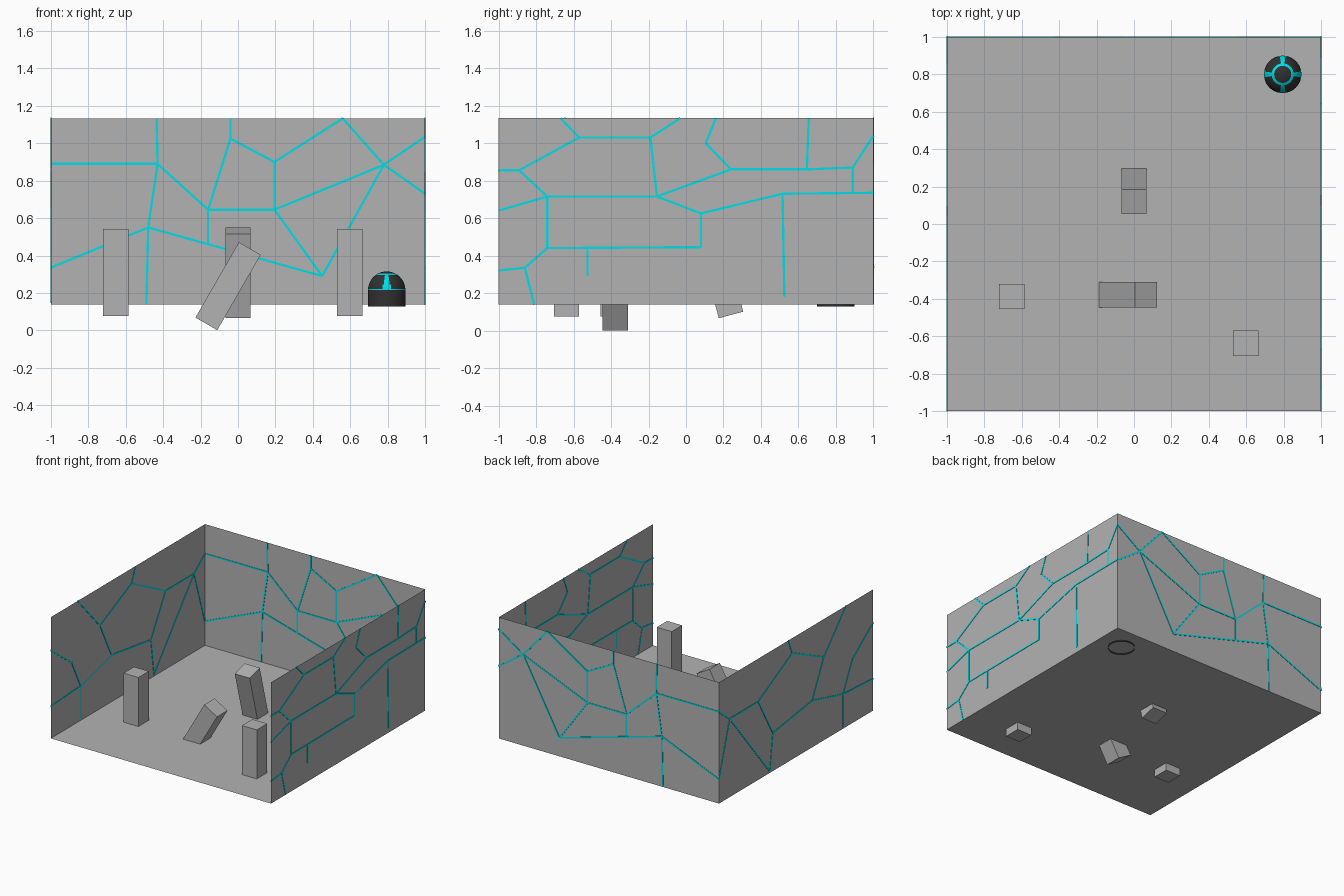
import bpy, bmesh, math
from mathutils import Vector, Matrix

if "Cube" in bpy.data.objects:
    bpy.data.objects.remove(bpy.data.objects["Cube"])


def material(name, rgb):
    m = bpy.data.materials.new(name)
    m.diffuse_color = (*rgb, 1)
    m.use_nodes = True
    m.node_tree.nodes["Principled BSDF"].inputs["Base Color"].default_value = m.diffuse_color
    return m


STONE = material("stone_grey", (0.45, 0.45, 0.45))
CYAN = material("glowing_cyan", (0.0, 0.75, 0.81))
DARK = material("dark_shell", (0.03, 0.03, 0.03))
FLOOR, TOP = 0.138, 1.133


def finish(name, bm, *mats):
    me = bpy.data.meshes.new(name)
    bm.to_mesh(me)
    bm.free()
    for m in mats:
        me.materials.append(m)
    ob = bpy.data.objects.new(name, me)
    bpy.context.collection.objects.link(ob)
    return ob


def panel(name, corners):
    bm = bmesh.new()
    bm.faces.new([bm.verts.new(c) for c in corners])
    return finish(name, bm, STONE)


def cracks(name, paths, place, normal, width=0.012, depth=0.006):
    """Thin glowing strips along polylines drawn in the wall plane."""
    bm = bmesh.new()
    n = Vector(normal)
    for path in paths:
        for a, b in zip(path, path[1:]):
            a, b = Vector(place(*a)), Vector(place(*b))
            d = (b - a).normalized()
            s = n.cross(d)
            rot = Matrix((d, s, n)).transposed().to_4x4()
            size = Matrix.Diagonal(((b - a).length, width, depth, 1))
            bmesh.ops.create_cube(bm, size=1, matrix=Matrix.Translation((a + b) / 2) @ rot @ size)
    return finish(name, bm, CYAN)


# Floor and three thin walls, open at the front
panel("floor", [(-1, -1, FLOOR), (1, -1, FLOOR), (1, 1, FLOOR), (-1, 1, FLOOR)])
panel("back_wall", [(-1, 1, FLOOR), (1, 1, FLOOR), (1, 1, TOP), (-1, 1, TOP)])
panel("left_wall", [(-1, -1, FLOOR), (-1, 1, FLOOR), (-1, 1, TOP), (-1, -1, TOP)])
panel("right_wall", [(1, 1, FLOOR), (1, -1, FLOOR), (1, -1, TOP), (1, 1, TOP)])

# Crack patterns
cracks("back_wall_cracks", [
    [(-1, .89), (-.43, .89), (-.435, TOP)],
    [(-.43, .89), (-.48, .55), (-.49, FLOOR)],
    [(-.43, .89), (-.16, .645), (.195, .645), (.195, .9), (-.04, 1.025), (-.04, TOP)],
    [(-.16, .46), (-.16, .645), (-.04, 1.025)],
    [(-1, .335), (-.48, .55), (.45, .29), (.195, .645), (.78, .885), (.45, .29)],
    [(.195, .9), (.56, TOP), (.78, .885), (1, 1.035)],
    [(.78, .885), (1, .73)],
], lambda u, z: (u, 1, z), (0, 1, 0))

cracks("right_wall_cracks", [
    [(-1, .855), (-.89, .855), (-.57, 1.03), (-.67, TOP)],
    [(-.57, 1.03), (-.19, 1.03), (-.03, TOP)],
    [(-.19, 1.03), (-.155, .715), (-.74, .715), (-.89, .855)],
    [(-1, .64), (-.74, .715), (-.74, .44), (.08, .445), (.08, .625), (-.155, .715)],
    [(-1, .32), (-.86, .335), (-.74, .44)],
    [(-.86, .335), (-.81, FLOOR)],
    [(-.525, .44), (-.525, .29)],
    [(.08, .625), (.515, .73), (1, .735)],
    [(.515, .73), (.525, .18)],
    [(-.155, .715), (.24, .86), (.645, .86), (.89, .87), (1, 1.04)],
    [(.24, .86), (.105, 1.0), (.16, TOP)],
    [(.645, .86), (.655, TOP)],
    [(.89, .87), (.89, .73)],
], lambda u, z: (1, u, z), (1, 0, 0))

cracks("left_wall_cracks", [
    [(1, .89), (.86, .78), (.49, .78), (.05, 1.01), (.1, TOP)],
    [(.86, .78), (.34, .15)],
    [(1, .335), (.86, .78)],
    [(.49, .78), (.3, .45), (.34, .15)],
    [(.3, .45), (-.21, .52), (-.36, .82), (.05, 1.01)],
    [(-.36, .82), (-.65, TOP)],
    [(-.21, .52), (-.61, .42), (-.61, .15)],
    [(-.61, .42), (-.73, .66), (-1, .86)],
    [(-.61, .42), (-1, .4)],
], lambda u, z: (-1, u, z), (1, 0, 0))


# Square pillars sunk through the floor, two of them leaning
def pillar(name, centre, lean_x=0, lean_y=0):
    bm = bmesh.new()
    bmesh.ops.create_cube(bm, size=1, matrix=Matrix.Diagonal((.135, .135, .465, 1)))
    ob = finish(name, bm, STONE)
    ob.location = centre
    ob.rotation_euler = (math.radians(lean_x), math.radians(lean_y), 0)


pillar("left_pillar", (-.653, -.388, .308))
pillar("right_pillar", (.597, -.638, .308))
pillar("leaning_back_pillar", (0, .18, .308), lean_x=15)
pillar("fallen_middle_pillar", (-.053, -.378, .236), lean_y=30)

# Domed device: revolved shell, open underneath
R, SEG, BASE, RIM = 0.1, 80, 0.128, 0.215
angles = [0, 9, 18, 27, 36, 45, 54, 63, 72, 80, 86, 90]
profile = [(R * math.sin(math.radians(a)), RIM + R * math.cos(math.radians(a))) for a in angles]
profile.append((R, BASE))
bm = bmesh.new()
verts = [bm.verts.new((r, 0, z)) for r, z in profile]
edges = [bm.edges.new(p) for p in zip(verts, verts[1:])]
bmesh.ops.spin(bm, geom=verts + edges, cent=(0, 0, 0), axis=(0, 0, 1),
               angle=2 * math.pi, steps=SEG, use_merge=True)
bmesh.ops.remove_doubles(bm, verts=bm.verts, dist=1e-5)
bmesh.ops.recalc_face_normals(bm, faces=bm.faces)

# Cyan top ring, four spokes flaring at the rim, and the seam band
for f in bm.faces:
    f.smooth = True
    c = f.calc_center_median()
    polar = math.degrees(math.atan2(c.xy.length, c.z - RIM))
    az = math.degrees(math.atan2(c.y, c.x)) % 90
    off = min(az, 90 - az)
    ring = 27 < polar < 36
    spoke = 36 < polar < 90 and off < (14 if polar > 72 else 9)
    band = 86 < polar < 90
    f.material_index = 1 if ring or spoke or band else 0
dome = finish("domed_device", bm, DARK, CYAN)
dome.location = (.795, .8, 0)
